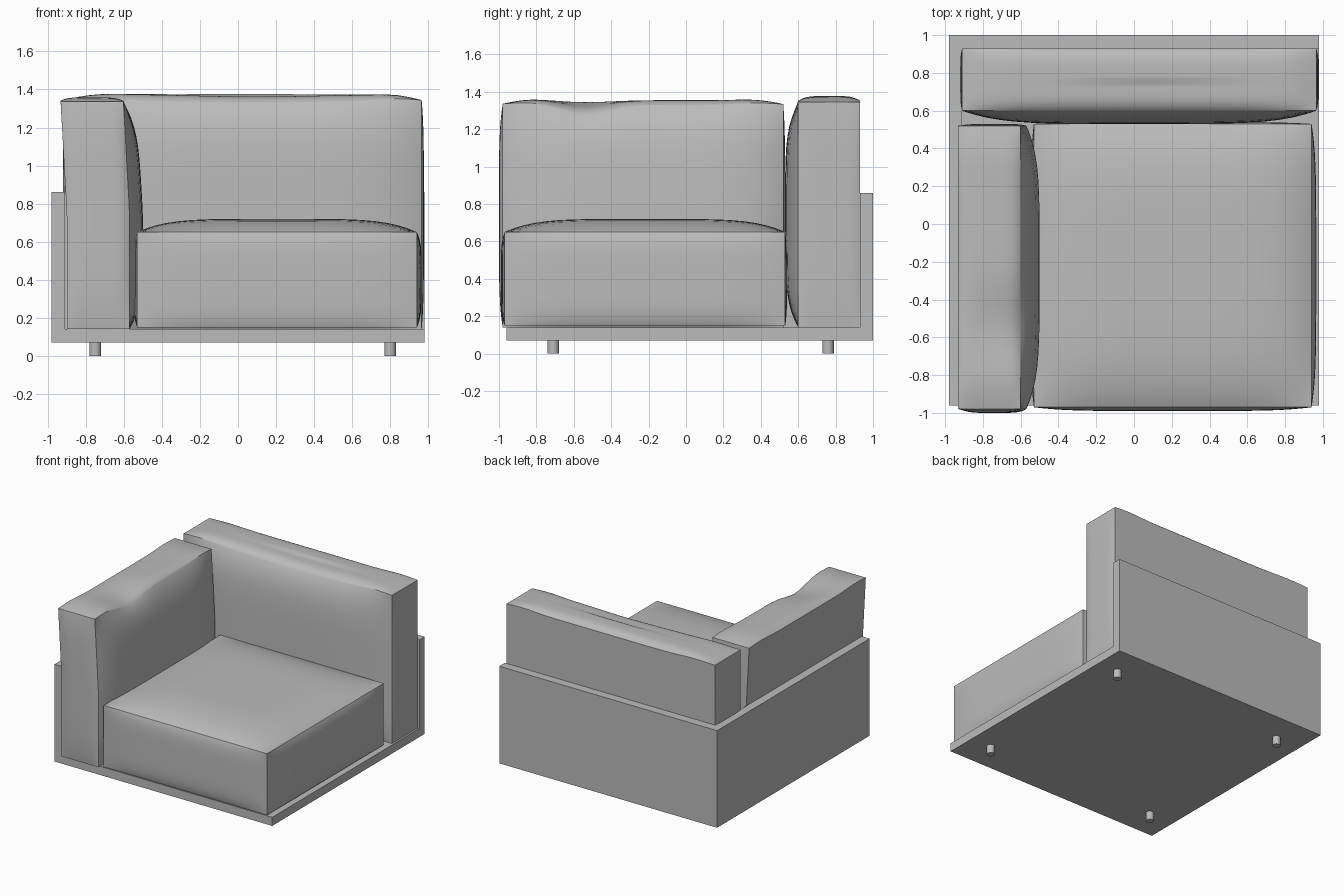
import bpy, bmesh, math
from mathutils import Vector

old = bpy.data.objects.get("Cube")
if old:
    bpy.data.objects.remove(old, do_unlink=True)


def material(name, rgb):
    m = bpy.data.materials.new(name)
    m.use_nodes = True
    m.diffuse_color = (*rgb, 1)
    m.node_tree.nodes["Principled BSDF"].inputs["Base Color"].default_value = (*rgb, 1)
    return m


GREY = material("light grey", (0.5, 0.5, 0.5))


def add_object(name, bm, smooth=False):
    mesh = bpy.data.meshes.new(name)
    bm.to_mesh(mesh)
    bm.free()
    mesh.materials.append(GREY)
    ob = bpy.data.objects.new(name, mesh)
    bpy.context.collection.objects.link(ob)
    if smooth:
        bpy.ops.object.select_all(action='DESELECT')
        bpy.context.view_layer.objects.active = ob
        ob.select_set(True)
        bpy.ops.object.shade_smooth_by_angle(angle=math.radians(32))
    return ob


def box(name, lo, hi):
    bm = bmesh.new()
    bmesh.ops.create_cube(bm, size=1)
    for v in bm.verts:
        v.co = Vector(l + (h - l) * (c + 0.5) for l, h, c in zip(lo, hi, v.co))
    return add_object(name, bm)


def cushion(name, lo, hi, bulge_lo, bulge_hi, crease=None):
    """Box with crisp seams whose faces swell outwards by the given amounts."""
    bm = bmesh.new()
    bmesh.ops.create_cube(bm, size=2)
    bmesh.ops.subdivide_edges(bm, edges=bm.edges[:], cuts=23, use_grid_fill=True)
    for v in bm.verts:
        p = [math.sin(c * math.pi / 2) for c in v.co]     # denser near the seams
        q = [l + (h - l) * (c + 1) / 2 for l, h, c in zip(lo, hi, p)]
        for a in range(3):
            if abs(p[a]) > 0.9999:
                swell = math.prod(1 - abs(p[b]) ** 5 for b in range(3) if b != a)
                q[a] += swell * (bulge_hi[a] if p[a] > 0 else -bulge_lo[a])
        if crease:
            q = crease(p, q)
        v.co = q
    return add_object(name, bm, True)


def hump(x, centre, width):
    return math.exp(-((x - centre) / width) ** 2)


# frame: floor slab, back panel and side panel
box("base_slab", (-0.98, -0.96, 0.07), (0.98, 1, 0.14))
box("back_panel", (-0.98, 0.93, 0.14), (0.98, 1, 0.86))
box("side_panel", (-0.98, -0.96, 0.14), (-0.91, 0.93, 0.86))

# round feet
for x, side in ((-0.75, "right"), (0.8, "left")):
    for y, end in ((-0.71, "front"), (0.76, "back")):
        bm = bmesh.new()
        bmesh.ops.create_cone(bm, cap_ends=True, segments=20, radius1=0.03,
                              radius2=0.03, depth=0.07)
        bmesh.ops.translate(bm, verts=bm.verts, vec=(x, y, 0.035))
        add_object(f"foot_{end}_{side}", bm, True)

# seat cushion
cushion("seat_cushion", (-0.53, -0.97, 0.15), (0.94, 0.53, 0.65),
        (0.02, 0.02, 0), (0.025, 0.01, 0.07))


# back cushion: gently wavy top
def back_shape(p, q):
    top = max(0, p[2]) ** 6
    q[2] += top * (0.012 * (hump(q[0], 0.82, 0.15) + hump(q[0], -0.75, 0.2))
                   - 0.012 * hump(q[0], 0.1, 0.4) * (p[1] < 0))
    return q


cushion("back_cushion", (-0.91, 0.6, 0.14), (0.965, 0.93, 1.34),
        (0.01, 0.07, 0), (0.012, 0, 0.035), back_shape)


# arm cushion: leans out above the panel, with a dent in its inner top seam
def arm_shape(p, q):
    lean = max(0, (q[2] - 0.75) / 0.58)
    q[0] -= 0.032 * min(1, lean)
    inner = (p[0] + 1) / 2
    top = max(0, p[2]) ** 6
    q[2] += top * (0.012 * hump(q[1], -0.85, 0.15) + 0.01 * hump(q[1], 0.38, 0.15)
                   - 0.045 * inner * hump(q[1], -0.53, 0.17))
    return q


cushion("arm_cushion", (-0.9, -0.98, 0.14), (-0.57, 0.52, 1.33),
        (0, 0.02, 0), (0.07, 0.01, 0.025), arm_shape)
